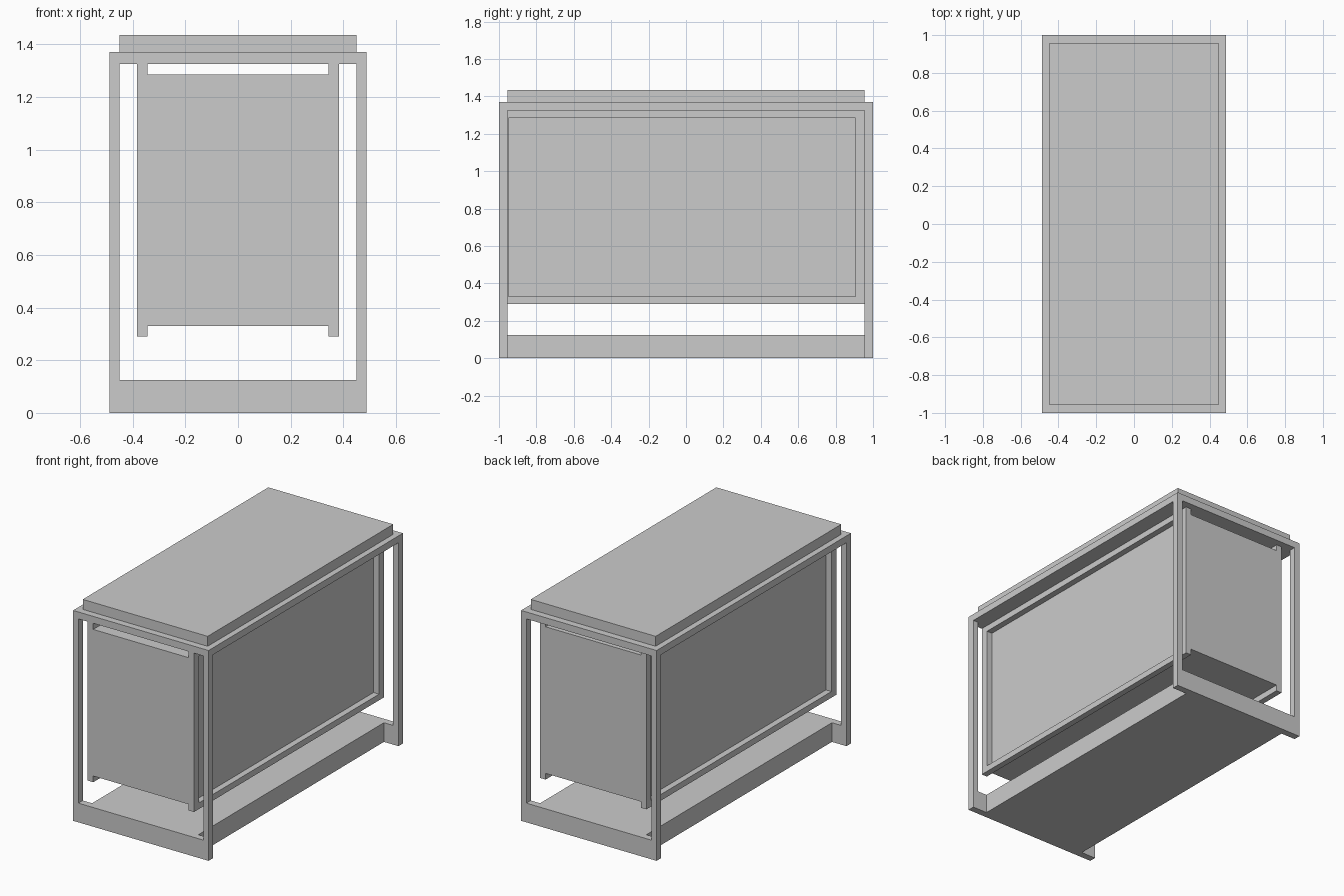
import bpy, bmesh
from mathutils import Vector, Matrix

if "Cube" in bpy.data.objects:
    bpy.data.objects.remove(bpy.data.objects["Cube"])


def boxes(name, spans):
    """One object made of axis-aligned boxes, each ((x0,x1),(y0,y1),(z0,z1))."""
    bm = bmesh.new()
    for span in spans:
        centre = Vector([(a + b) / 2 for a, b in span])
        size = Vector([b - a for a, b in span])
        mat = Matrix.Translation(centre) @ Matrix.Diagonal((*size, 1))
        bmesh.ops.create_cube(bm, size=1, matrix=mat)
    mesh = bpy.data.meshes.new(name)
    bm.to_mesh(mesh)
    bm.free()
    obj = bpy.data.objects.new(name, mesh)
    bpy.context.collection.objects.link(obj)
    return obj


def side(s, a, b):
    """Interval a..b on the positive (s=1) or negative (s=-1) side."""
    return (a, b) if s > 0 else (-b, -a)


X0, X1 = 0.45, 0.488      # outer frame, inner and outer half width
Y0, Y1 = 0.955, 1.0       # outer frame, inner and outer half length
BX0, BX1 = 0.343, 0.383   # cabinet core and its side frames
ZR, ZT = 1.325, 1.37      # top rail heights
BASE = 0.125

for sx, xn in ((-1, "left"), (1, "right")):
    # corner posts and long top rails
    for sy, yn in ((-1, "front"), (1, "back")):
        boxes(f"{yn}_{xn}_post", [(side(sx, X0, X1), side(sy, Y0, Y1), (0, ZR))])
    boxes(f"{xn}_top_rail", [(side(sx, X0, X1), (-Y1, Y1), (ZR, ZT))])

    # raised rectangular frame on each side of the cabinet
    xs = side(sx, BX0, BX1)
    boxes(f"{xn}_cabinet_frame", [
        (xs, (-1.0, -0.95), (0.29, ZR)),
        (xs, (0.905, 0.955), (0.29, ZR)),
        (xs, (-0.95, 0.905), (0.29, 0.33)),
        (xs, (-0.95, 0.905), (1.285, ZR)),
    ])

# short top rails and base end panels
for sy, yn in ((-1, "front"), (1, "back")):
    boxes(f"{yn}_top_rail", [((-X0, X0), side(sy, Y0, Y1), (ZR, ZT))])
    boxes(f"{yn}_base_panel", [((-X0, X0), side(sy, Y0, Y1), (0, BASE))])

# base plinth, cabinet body and top slab
boxes("base_plinth", [((-BX1, BX1), (-Y0, Y0), (0, BASE))])
boxes("cabinet_body", [((-BX0, BX0), (-1.0, 0.955), (0.33, 1.285))])
boxes("top_slab", [((-X0, X0), (-Y0, Y0), (ZR, 1.435))])
